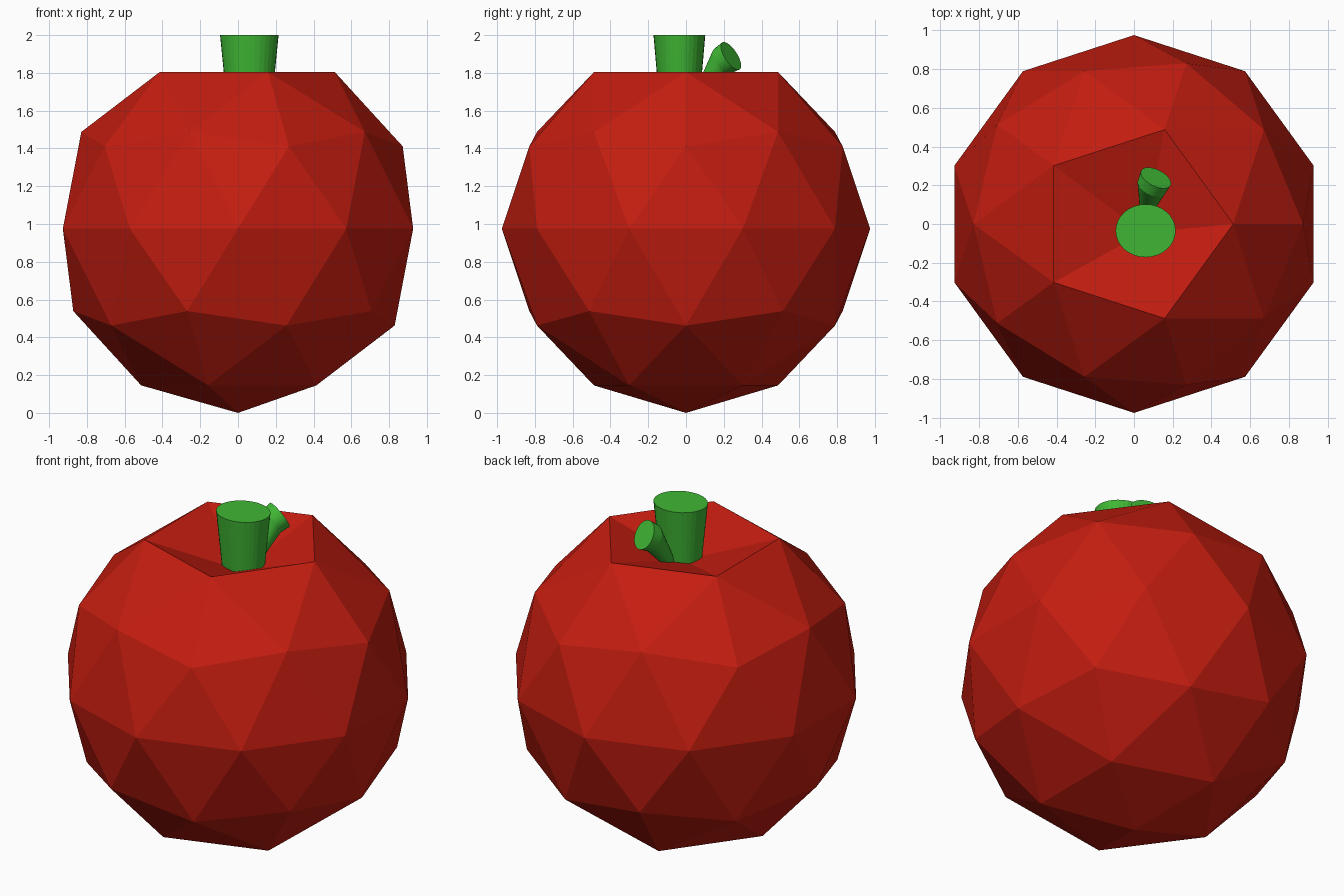
import bpy, bmesh, math
from mathutils import Vector

if "Cube" in bpy.data.objects:
    bpy.data.objects.remove(bpy.data.objects["Cube"])


def material(name, rgb):
    m = bpy.data.materials.new(name)
    m.diffuse_color = (*rgb, 1)
    m.use_nodes = True
    m.node_tree.nodes["Principled BSDF"].inputs["Base Color"].default_value = m.diffuse_color
    return m


def finish(bm, name, mat):
    bmesh.ops.recalc_face_normals(bm, faces=bm.faces)
    me = bpy.data.meshes.new(name)
    bm.to_mesh(me)
    bm.free()
    me.materials.append(mat)
    ob = bpy.data.objects.new(name, me)
    bpy.context.collection.objects.link(ob)
    return ob


def loft(name, rings, mat, sides=32):
    """Capped tube through rings of (centre, axis, radius_x, radius_y)."""
    bm = bmesh.new()
    loops = []
    for centre, axis, rx, ry in rings:
        rot = Vector((0, 0, 1)).rotation_difference(Vector(axis).normalized())
        loops.append([bm.verts.new(Vector(centre) + rot @ Vector((
            rx * math.cos(2 * math.pi * i / sides),
            ry * math.sin(2 * math.pi * i / sides), 0))) for i in range(sides)])
    for a, b in zip(loops, loops[1:]):
        for i in range(sides):
            j = (i + 1) % sides
            bm.faces.new((a[i], a[j], b[j], b[i]))
    bm.faces.new(loops[0][::-1])
    bm.faces.new(loops[-1])
    return finish(bm, name, mat)


red = material("red_skin", (0.55, 0.012, 0.005))
green = material("green_stem", (0.05, 0.47, 0.035))

# Faceted fruit body with the top point pushed in to form the hollow
R = 0.975
bm = bmesh.new()
bmesh.ops.create_icosphere(bm, subdivisions=2, radius=R)
bmesh.ops.translate(bm, verts=bm.verts, vec=(0, 0, R))
top = max(bm.verts, key=lambda v: v.co.z)
top.co = (0.05, -0.045, 1.645)
finish(bm, "fruit_body", red)

# Tapered main stem
up = (0, 0, 1)
loft("stem", [((0.06, -0.035, 1.62), up, 0.117, 0.104),
              ((0.06, -0.035, 2.0), up, 0.155, 0.137)], green)

# Small bent side twig behind the stem
out = (0.39, 0.77, 0.5)
loft("side_twig", [((0.06, 0.06, 1.66), (0.2, 0.5, 0.85), 0.03, 0.03),
                   ((0.09, 0.19, 1.86), out, 0.078, 0.078),
                   ((0.113, 0.238, 1.89), out, 0.085, 0.085)], green)
